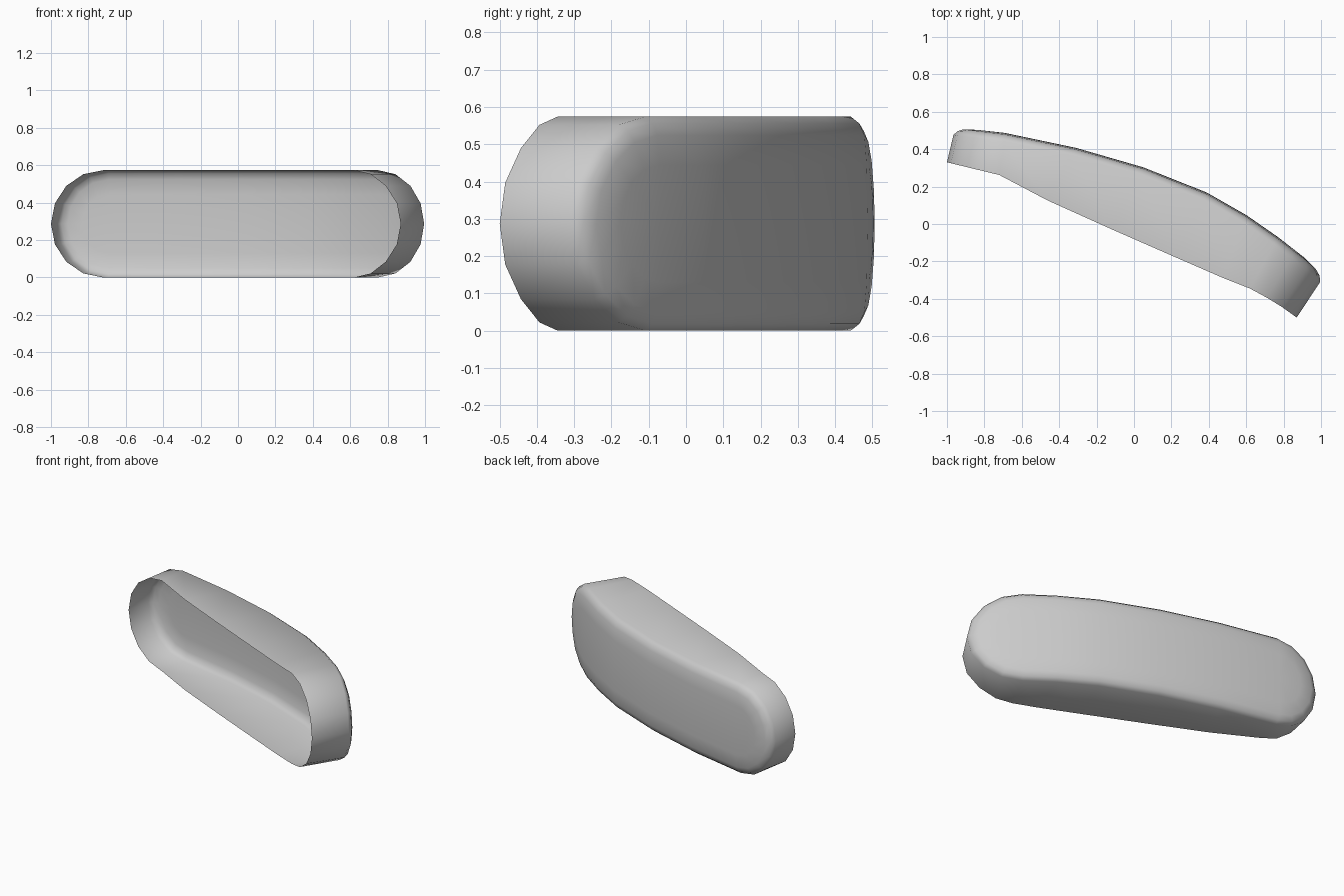
import bpy, bmesh
from math import cos, sin, pi

if "Cube" in bpy.data.objects:
    bpy.data.objects.remove(bpy.data.objects["Cube"])

R = 0.287      # end radius in z
C = 0.715      # centre of each rounded end, in station units

# station t, open rim (x, y), back surface (x, y)
STATIONS = [
    (-1.0, (-1.0, 0.33), (-0.955, 0.52)),
    (-C, (-0.72, 0.262), (-0.69, 0.487)),
    (-0.35, (-0.46, 0.125), (-0.31, 0.407)),
    (0.0, (-0.12, -0.028), (0.05, 0.303)),
    (0.35, (0.22, -0.177), (0.39, 0.168)),
    (0.56, (0.48, -0.29), (0.60, 0.048)),
    (C, (0.62, -0.345), (0.77, -0.07)),
    (0.88, (0.755, -0.418), (0.915, -0.18)),
    (1.0, (0.87, -0.5), (1.02, -0.272)),
]


def sample(t):
    """Rim and back points at station t."""
    t = max(-1.0, min(1.0, t))
    for (t0, f0, b0), (t1, f1, b1) in zip(STATIONS, STATIONS[1:]):
        if t <= t1 + 1e-6:
            k = (t - t0) / (t1 - t0)
            mix = lambda a, b: [a[i] + (b[i] - a[i]) * k for i in (0, 1)]
            return mix(f0, f1), mix(b0, b1)


def outline(inset):
    """Stadium outline in (t, z), shrunk by inset."""
    r = R - inset
    e = (1 - C) / R
    mids = [s[0] for s in STATIONS if abs(s[0]) < C - 0.01]
    pts = [(C + r * e * cos(a), R + r * sin(a)) for a in [(-4 + i) * pi / 8 for i in range(9)]]
    pts += [(t, R + r) for t in reversed(mids)]
    pts += [(-C + r * e * cos(a), R + r * sin(a)) for a in [(4 + i) * pi / 8 for i in range(9)]]
    pts += [(t, R - r) for t in mids]
    return pts


# Loft: open rim, side wall, rounded back edge, domed back
bm = bmesh.new()
rings = []
for inset, drop in [(0, None), (0, 0.045), (0.018, 0.022), (0.05, 0.008), (0.13, 0.002), (R, 0)]:
    ring = []
    for t, z in outline(inset):
        f, b = sample(t)
        if drop is None:
            x, y = f
        else:
            dx, dy = b[0] - f[0], b[1] - f[1]
            n = (dx * dx + dy * dy) ** 0.5
            x, y = b[0] - dx / n * drop, b[1] - dy / n * drop
        ring.append(bm.verts.new((x, y, z)))
    rings.append(ring)
for a, b in zip(rings, rings[1:]):
    for i in range(len(a)):
        j = (i + 1) % len(a)
        bm.faces.new((a[i], a[j], b[j], b[i]))
bmesh.ops.remove_doubles(bm, verts=bm.verts, dist=0.0005)
bmesh.ops.recalc_face_normals(bm, faces=bm.faces)
# Outward normals: the back must face +y
if sum(f.normal.y * f.calc_area() for f in bm.faces) < 0:
    bmesh.ops.reverse_faces(bm, faces=bm.faces)
for f in bm.faces:
    f.smooth = True

mesh = bpy.data.meshes.new("curved_shell")
bm.to_mesh(mesh)
bm.free()
shell = bpy.data.objects.new("curved_shell", mesh)
bpy.context.collection.objects.link(shell)
